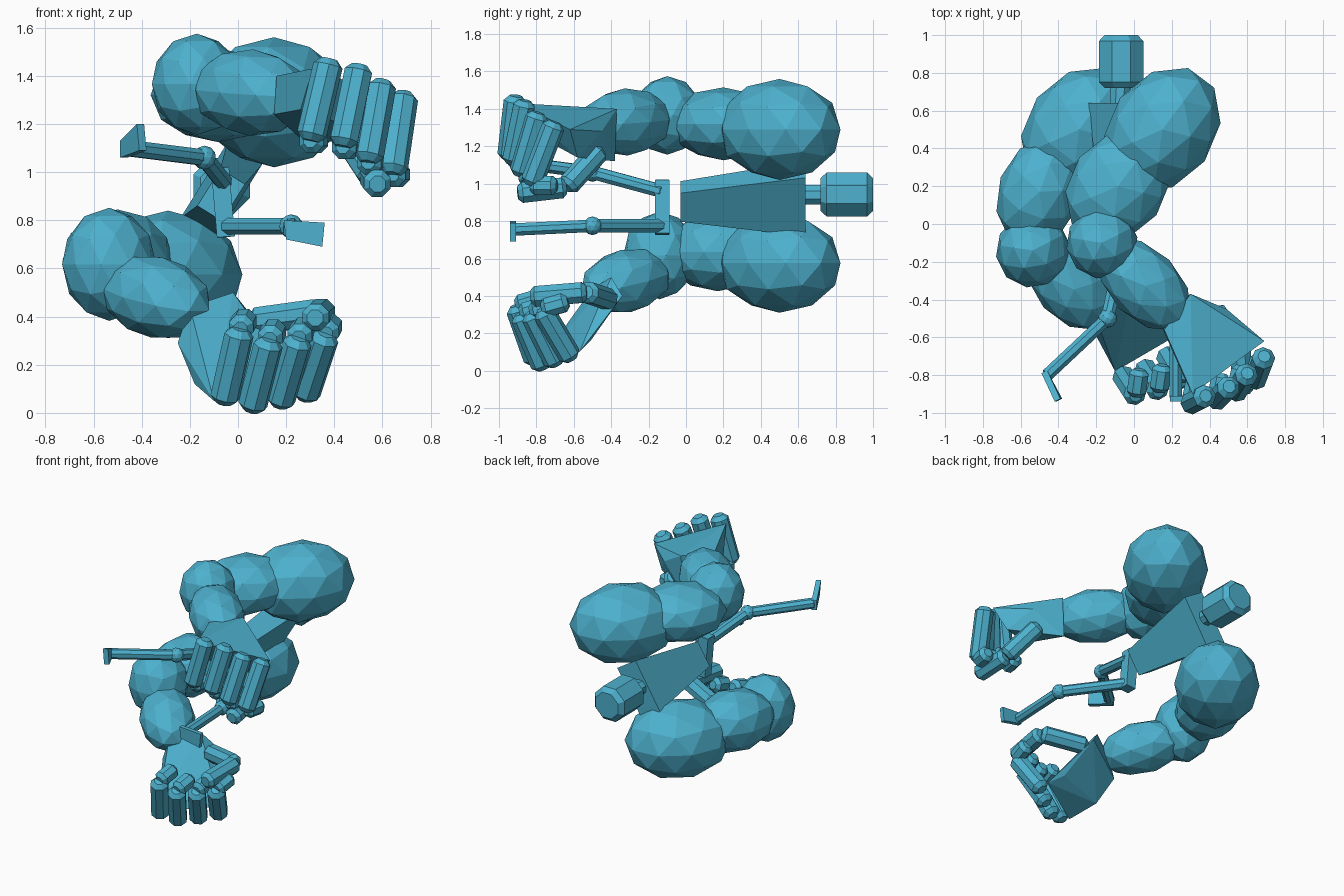
import bpy, bmesh, math
from mathutils import Vector, Matrix

cube = bpy.data.objects.get("Cube")
if cube:
    bpy.data.objects.remove(cube, do_unlink=True)

mat = bpy.data.materials.new("teal_blue")
mat.use_nodes = True
COLOUR = (0.075, 0.44, 0.62, 1)
mat.diffuse_color = COLOUR
mat.node_tree.nodes["Principled BSDF"].inputs["Base Color"].default_value = COLOUR


def finish(name, bm):
    bmesh.ops.recalc_face_normals(bm, faces=bm.faces)
    mesh = bpy.data.meshes.new(name)
    bm.to_mesh(mesh)
    bm.free()
    mesh.materials.append(mat)
    obj = bpy.data.objects.new(name, mesh)
    bpy.context.collection.objects.link(obj)
    return obj


def hull(name, points):
    """Faceted convex solid around a few corner points."""
    bm = bmesh.new()
    verts = [bm.verts.new(p) for p in points]
    res = bmesh.ops.convex_hull(bm, input=verts)
    loose = {v for v in res["geom_interior"] if isinstance(v, bmesh.types.BMVert)}
    bmesh.ops.delete(bm, geom=list(loose), context="VERTS")
    bmesh.ops.dissolve_limit(bm, angle_limit=math.radians(2), verts=bm.verts, edges=bm.edges)
    return finish(name, bm)


def limb(name, start, end, r, chamfer=0.4, sides=8):
    """Prism between two points with chamfered ends."""
    a, b = Vector(start), Vector(end)
    axis = b - a
    rot = axis.to_track_quat("Z", "Y").to_matrix()
    n, c = axis.length, r * chamfer
    pts = []
    for h, rad in ((0, r - c), (c, r), (n - c, r), (n, r - c)):
        for i in range(sides):
            t = math.tau * (i + 0.5) / sides
            pts.append(a + rot @ Vector((rad * math.cos(t), rad * math.sin(t), h)))
    return hull(name, pts)


def blob(name, centre, heading, radii):
    """Low-poly muscle: radii are along the heading, sideways and upright."""
    x = Vector(heading).normalized()
    y = Vector((0, 0, 1)).cross(x).normalized()
    rot = Matrix((x, y, x.cross(y))).transposed().to_4x4()
    bm = bmesh.new()
    bmesh.ops.create_icosphere(bm, subdivisions=2, radius=1)
    bm.transform(Matrix.Translation(centre) @ rot @ Matrix.Diagonal((*radii, 1)))
    return finish(name, bm)


def plate(name, corners, offset):
    """Thick slab from an outline and its thickness vector."""
    pts = [Vector(c) for c in corners]
    return hull(name, pts + [p + Vector(offset) for p in pts])


# Torso, neck, head and pelvis
side, depth = Vector((0.53, 0, 0.85)), Vector((0.85, 0, -0.53))
torso = []
for y, z, wide, deep in ((0.64, 0.92, 0.185, 0.085), (-0.03, 0.905, 0.09, 0.06)):
    for s in (-1, 1):
        for d in (-1, 1):
            torso.append(Vector((-0.07, y, z)) + side * wide * s + depth * deep * d)
hull("torso", torso)
limb("neck", (-0.08, 0.58, 0.94), (-0.07, 0.76, 0.94), 0.056, 0.1)
limb("head", (-0.068, 0.72, 0.942), (-0.068, 1.0, 0.942), 0.127, 0.25)
limb("pelvis", (-0.05, -0.127, 0.73), (-0.075, -0.127, 1.02), 0.053, 0.05, 4)

# Arm muscles: centre, heading, radii
ARMS = {
    "left": [
        ("shoulder", (0.15, 0.5, 1.29), (0.6, 0.8, 0), (0.36, 0.28, 0.27)),
        ("upper_arm", (-0.085, 0.2, 1.32), (0.6, 0.8, 0), (0.32, 0.255, 0.195)),
        ("elbow", (-0.17, -0.1, 1.365), (0.7, -0.7, 0), (0.19, 0.19, 0.21)),
        ("forearm", (0.055, -0.32, 1.33), (0.7, -0.7, -0.06), (0.3, 0.185, 0.18)),
    ],
    "right": [
        ("shoulder", (-0.29, 0.5, 0.575), (0.6, 0.8, 0), (0.36, 0.28, 0.265)),
        ("upper_arm", (-0.5, 0.17, 0.635), (0.35, 0.94, 0), (0.3, 0.22, 0.21)),
        ("elbow", (-0.535, -0.14, 0.617), (0.7, -0.7, 0), (0.195, 0.2, 0.235)),
        ("forearm", (-0.34, -0.32, 0.48), (0.62, -0.7, -0.2), (0.29, 0.185, 0.17)),
    ],
}
for which, parts in ARMS.items():
    for part, centre, heading, radii in parts:
        blob(f"{which}_{part}", centre, heading, radii)

# Palms: wrist end, then knuckle end
hull("left_palm", [
    (0.16, -0.56, 1.40), (0.30, -0.37, 1.40), (0.28, -0.38, 1.12), (0.15, -0.55, 1.24),
    (0.31, -0.90, 1.43), (0.69, -0.62, 1.29), (0.60, -0.58, 1.14), (0.26, -0.80, 1.26),
    (0.49, -0.45, 1.28)])
hull("right_palm", [
    (-0.20, -0.50, 0.44), (-0.02, -0.40, 0.50), (0.06, -0.34, 0.40), (-0.25, -0.50, 0.29),
    (-0.10, -0.78, 0.05), (0.26, -0.57, 0.10), (0.17, -0.51, 0.16), (-0.18, -0.60, 0.12)])


def fingers(which, knuckles, curl_first, curl_last, tuck):
    """Four curled fingers, one from each knuckle, with tucked tips."""
    for i, knuckle in enumerate(knuckles):
        start = Vector(knuckle)
        bend = start + Vector(curl_first).lerp(Vector(curl_last), i / 3)
        limb(f"{which}_finger_{i + 1}", start, bend, 0.062, 0.45)
        limb(f"{which}_fingertip_{i + 1}", bend, bend + Vector(tuck), 0.055, 0.45)


fingers("left",
        [(0.38, -0.91, 1.47), (0.505, -0.86, 1.445), (0.60, -0.79, 1.38), (0.69, -0.70, 1.33)],
        (-0.08, -0.04, -0.34), (-0.05, -0.13, -0.34), (0.03, 0.14, 0.0))
fingers("right",
        [(-0.06, -0.80, 0.04), (0.055, -0.76, 0.01), (0.17, -0.69, 0.03), (0.275, -0.61, 0.06)],
        (0.07, -0.11, 0.31), (0.09, -0.16, 0.27), (0.02, 0.14, 0.04))

# Thumbs
for which, base, joint, tip in (
        ("left", (0.43, -0.46, 1.18), (0.56, -0.64, 0.98), (0.58, -0.90, 0.95)),
        ("right", (0.06, -0.41, 0.38), (0.35, -0.53, 0.42), (0.32, -0.83, 0.395))):
    limb(f"{which}_thumb_base", base, joint, 0.06)
    limb(f"{which}_thumb_tip", joint, tip, 0.06)

# Thin bent legs
for which, hip, knee, ankle in (
        ("left", (-0.06, -0.13, 0.96), (-0.14, -0.50, 1.06), (-0.46, -0.80, 1.10)),
        ("right", (-0.05, -0.13, 0.775), (0.22, -0.50, 0.775), (0.22, -0.92, 0.755))):
    limb(f"{which}_thigh", hip, knee, 0.038, 0.1)
    limb(f"{which}_shin", knee, ankle, 0.036, 0.1)
    blob(f"{which}_knee", knee, (1, 0, 0), (0.05, 0.05, 0.05))

# Flat feet
plate("left_foot", [(-0.49, -0.79, 1.06), (-0.49, -0.79, 1.13),
                    (-0.42, -0.94, 1.20), (-0.41, -0.94, 1.09)], (0.03, 0.015, 0))
plate("right_foot", [(0.19, -0.94, 0.80), (0.20, -0.94, 0.72),
                     (0.35, -0.94, 0.69), (0.36, -0.94, 0.79)], (0, 0.03, 0))
